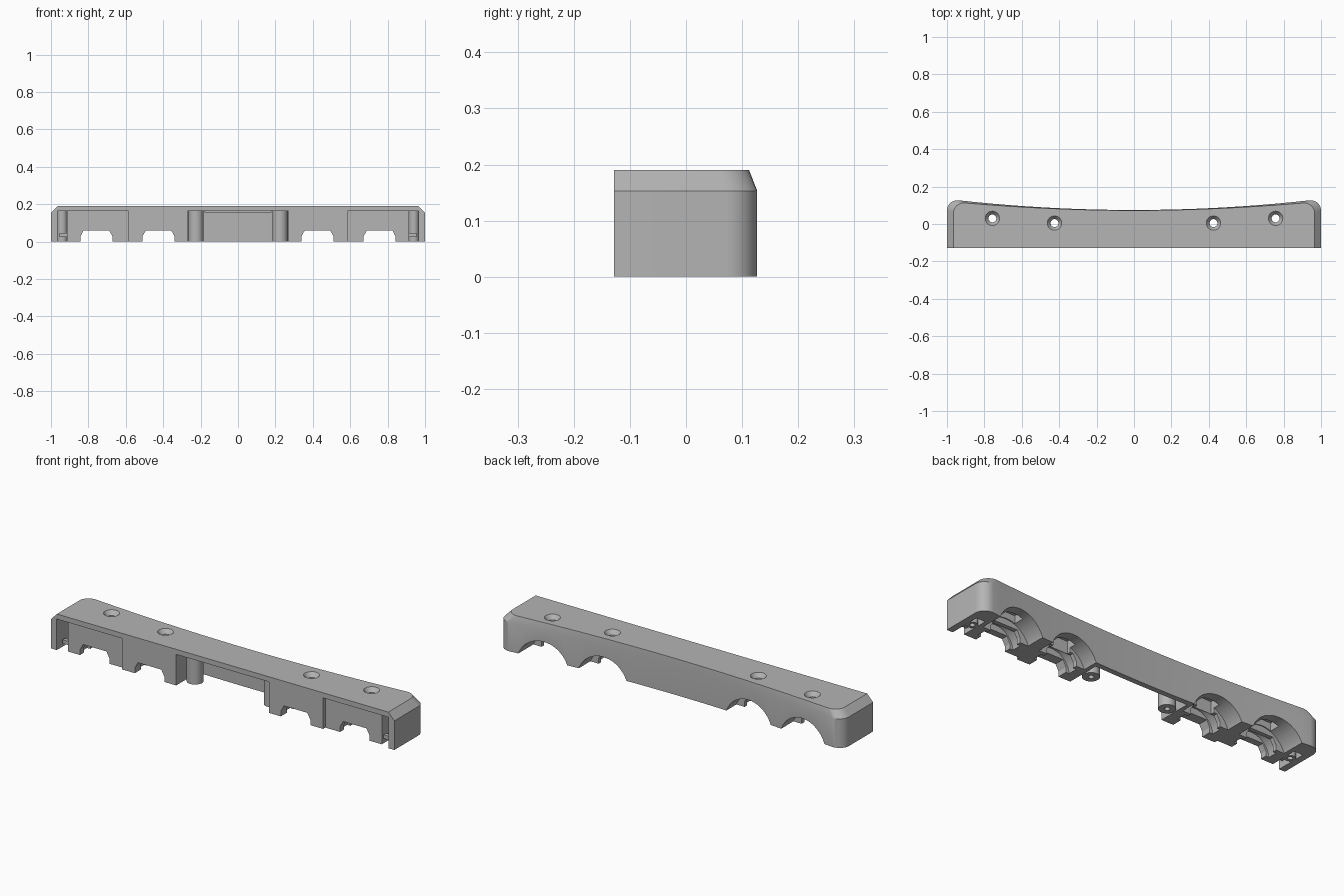
import bpy, bmesh, math
from mathutils import Matrix

old = bpy.data.objects.get("Cube")
if old:
    bpy.data.objects.remove(old, do_unlink=True)

grey = bpy.data.materials.new("mid_grey")
grey.use_nodes = True
colour = (0.46, 0.46, 0.46, 1)
grey.diffuse_color = colour
grey.node_tree.nodes["Principled BSDF"].inputs["Base Color"].default_value = colour

FRONT, TOP, SHOULDER = -0.128, 0.19, 0.153


def finish(bm, name):
    bmesh.ops.recalc_face_normals(bm, faces=bm.faces)
    mesh = bpy.data.meshes.new(name)
    bm.to_mesh(mesh)
    bm.free()
    mesh.materials.append(grey)
    ob = bpy.data.objects.new(name, mesh)
    bpy.context.collection.objects.link(ob)
    return ob


def loft(name, rings):
    """Join rings of points into a closed solid."""
    bm = bmesh.new()
    loops = [[bm.verts.new(p) for p in ring] for ring in rings]
    n = len(loops[0])
    for a, b in zip(loops, loops[1:]):
        for i in range(n):
            j = (i + 1) % n
            bm.faces.new((a[i], a[j], b[j], b[i]))
    bm.faces.new(loops[0])
    bm.faces.new(loops[-1])
    return finish(bm, name)


def box(x0, x1, y0, y1, z0, z1, name="cutter"):
    plan = [(x0, y0), (x1, y0), (x1, y1), (x0, y1)]
    return loft(name, [[(x, y, z) for x, y in plan] for z in (z0, z1)])


def cone(x, y, z0, z1, r0, r1, name="cutter"):
    bm = bmesh.new()
    bmesh.ops.create_cone(bm, cap_ends=True, segments=32, radius1=r0, radius2=r1,
                          depth=z1 - z0, matrix=Matrix.Translation((x, y, (z0 + z1) / 2)))
    return finish(bm, name)


def tunnel(x, y0, y1, base, top, height):
    """Chamfered notch running front to back, open below."""
    shape = [(-base, -0.02), (-base, height * 0.45), (-top, height),
             (top, height), (base, height * 0.45), (base, -0.02)]
    return loft("cutter", [[(x + u, y, z) for u, z in shape] for y in (y0, y1)])


def arch(x, y0, y1, radius, drop):
    """Round saddle running front to back, open below."""
    ring = [(x + radius * math.cos(math.tau * i / 48),
             radius * math.sin(math.tau * i / 48) - drop) for i in range(48)]
    return loft("cutter", [[(u, y, z) for u, z in ring] for y in (y0, y1)])


def cut(target, cutter):
    mod = target.modifiers.new("cut", "BOOLEAN")
    mod.operation, mod.solver, mod.object = "DIFFERENCE", "EXACT", cutter
    bpy.context.view_layer.objects.active = target
    bpy.ops.object.modifier_apply(modifier=mod.name)
    bpy.data.objects.remove(cutter, do_unlink=True)


def back_y(x):
    return 0.075 + 0.053 * (x / 0.95) ** 2


# Outline with a bowed back and rounded rear corners
def outline(end, radius, setback, z):
    rear = [(0.94 * i / 20, back_y(0.94 * i / 20) - setback * (0.2 + 0.8 * (i / 20) ** 2))
            for i in range(21)]
    edge = rear[-1][1]
    corner = [(end - radius + radius * math.sin(a), edge - radius + radius * math.cos(a))
              for a in [math.pi / 2 * i / 8 for i in range(9)]]
    half = [p for p in rear if p[0] < end - radius - 0.005] + corner + [(end, FRONT)]
    # keep one centre point and mirror the rest
    left = [(-x, y) for x, y in reversed(half[1:])]
    return [(x, y, z) for x, y in left + half]


def matched_top():
    base = outline(1.0, 0.055, 0, SHOULDER)
    result = []
    for x, y, z in base:
        rear = (y - FRONT) / (0.128 - FRONT)
        setback = 0.003 + 0.013 * x * x if y > FRONT + 0.001 else 0
        result.append((x * 0.965, y - setback * rear, TOP))
    return result


housing = loft("housing", [outline(1.0, 0.055, 0, 0), outline(1.0, 0.055, 0, SHOULDER),
                           matched_top()])

# Central bay, with a thin bowed rear wall left standing
bay = [(-0.27, FRONT - 0.02), (0.27, FRONT - 0.02)]
bay += [(x, back_y(x) - 0.028) for x in [0.27 - 0.09 * i for i in range(7)]]
cut(housing, loft("cutter", [[(x, y, z) for x, y in bay] for z in (-0.02, 0.163)]))

for side in (-1, 1):
    # Set back outer panel and slot beside the end wall
    a, b = sorted((side * 0.585, side * 0.966))
    cut(housing, box(a, b, FRONT - 0.02, FRONT + 0.018, -0.02, 0.163))
    a, b = sorted((side * 0.914, side * 0.9655))
    cut(housing, box(a, b, FRONT - 0.03, 0.04, -0.03, 0.1625))

    for x, y in ((0.425, 0.005), (0.757, 0.03)):
        cx = side * x
        # Front notch, round saddle and wide rear opening
        cut(housing, tunnel(cx, -0.2, 0.2, 0.086, 0.068, 0.06))
        cut(housing, arch(cx, -0.075, -0.025, 0.105, 0.012))
        cut(housing, arch(cx, -0.003, 0.21, 0.143, 0.05))
        # Nut pocket and countersunk screw hole
        cut(housing, box(cx - 0.05, cx + 0.05, y - 0.028, y + 0.028, 0.03, 0.125))
        cut(housing, cone(cx, y, 0.1, 0.25, 0.021, 0.021))
        cut(housing, cone(cx, y, 0.168, 0.192, 0.021, 0.04))

    # Posts with screw holes
    for label, x, y, r in (("inner_post", 0.225, -0.035, 0.041), ("outer_post", 0.94, -0.02, 0.027)):
        post = cone(side * x, y, 0, 0.17, r, r, f"{label}_{'left' if side > 0 else 'right'}")
        cut(post, cone(side * x, y, -0.02, 0.1, 0.013, 0.013))

    # Small catch inside the end slot
    a, b = sorted((side * 0.91, side * 0.955))
    box(a, b, -0.095, -0.075, 0.025, 0.045, "catch_left" if side > 0 else "catch_right")

# Lip under the roof of the central bay
box(-0.18, 0.18, 0.03, 0.055, 0.155, 0.17, "bay_lip")

for ob in bpy.context.scene.objects:
    if ob.type == "MESH" and ob.data.materials and ob.data.materials[0] == grey:
        bpy.ops.object.select_all(action="DESELECT")
        ob.select_set(True)
        bpy.context.view_layer.objects.active = ob
        bpy.ops.object.shade_smooth_by_angle(angle=math.radians(25))
